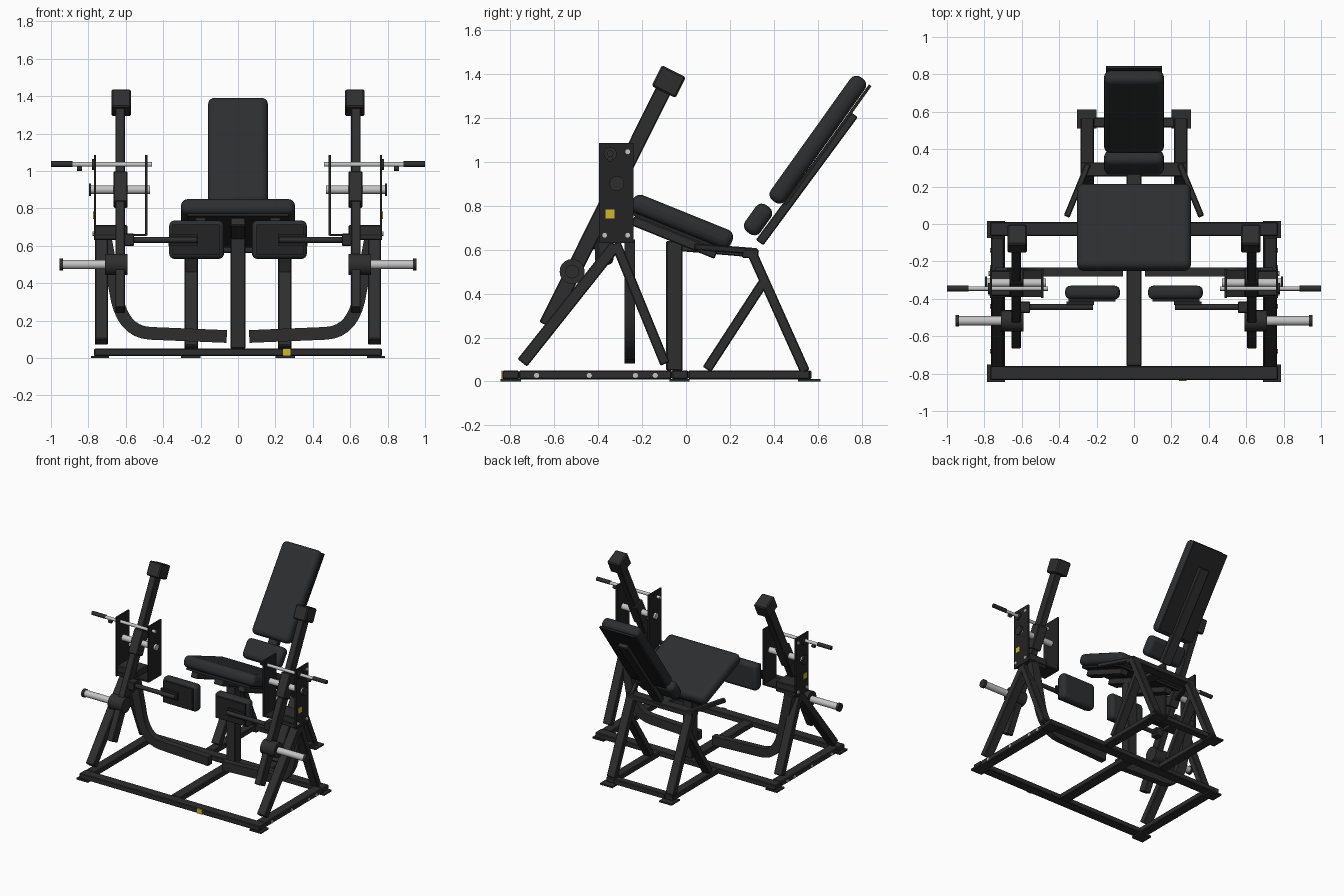
import bpy, bmesh, math
from mathutils import Vector, Matrix

if "Cube" in bpy.data.objects:
    bpy.data.objects.remove(bpy.data.objects["Cube"])


def material(name, rgb):
    m = bpy.data.materials.new(name)
    m.diffuse_color = (*rgb, 1)
    m.use_nodes = True
    m.node_tree.nodes["Principled BSDF"].inputs["Base Color"].default_value = m.diffuse_color
    return m


FRAME = material("frame black", (0.027, 0.027, 0.027))
PAD = material("pad charcoal", (0.025, 0.027, 0.029))
PLATE = material("plate dark", (0.017, 0.017, 0.017))
CHROME = material("chrome grey", (0.55, 0.55, 0.55))
YELLOW = material("label yellow", (0.62, 0.47, 0.03))


def finish(name, bm, mat, mirror=False, bevel=0.0, seg=1, smooth=False):
    bmesh.ops.recalc_face_normals(bm, faces=bm.faces)
    me = bpy.data.meshes.new(name)
    bm.to_mesh(me)
    bm.free()
    me.materials.append(mat)
    ob = bpy.data.objects.new(name, me)
    bpy.context.collection.objects.link(ob)
    if bevel:
        b = ob.modifiers.new("bevel", 'BEVEL')
        b.width, b.segments = bevel, seg
    if mirror:
        m = ob.modifiers.new("mirror", 'MIRROR')
        m.use_axis = (True, False, False)
        m.use_mirror_merge = False
    if smooth:
        bpy.ops.object.select_all(action='DESELECT')
        bpy.context.view_layer.objects.active = ob
        ob.select_set(True)
        bpy.ops.object.shade_smooth_by_angle(angle=math.radians(35))
    return ob


def box(name, x, y, z, mat=FRAME, mirror=False, bevel=0.005, **kw):
    """Axis-aligned box given as three ranges."""
    bm = bmesh.new()
    size = [r[1] - r[0] for r in (x, y, z)]
    mid = [(r[1] + r[0]) / 2 for r in (x, y, z)]
    bmesh.ops.create_cube(bm, size=1, matrix=Matrix.Translation(mid) @ Matrix.Diagonal((*size, 1)))
    return finish(name, bm, mat, mirror, bevel, **kw)


def beam(name, a, b, w, h, mat=FRAME, mirror=False, bevel=0.005, **kw):
    """Box running from a to b; w is its width along x, h its depth."""
    a, b = Vector(a), Vector(b)
    d = (b - a).normalized()
    side = Vector((1, 0, 0)) if abs(d.x) < 0.9 else Vector((0, 1, 0))
    side = (side - d * side.dot(d)).normalized()
    rot = Matrix((side, d.cross(side), d)).transposed().to_4x4()
    bm = bmesh.new()
    bmesh.ops.create_cube(bm, size=1, matrix=Matrix.Translation((a + b) / 2) @ rot
                          @ Matrix.Diagonal((w, h, (b - a).length, 1)))
    return finish(name, bm, mat, mirror, bevel, **kw)


def rod(name, x0, x1, y, z, r, mat=CHROME, mirror=True, n=20):
    """Cylinder along x."""
    bm = bmesh.new()
    bmesh.ops.create_cone(bm, cap_ends=True, segments=n, radius1=r, radius2=r, depth=x1 - x0,
                          matrix=Matrix.Translation(((x0 + x1) / 2, y, z)) @ Matrix.Rotation(math.pi / 2, 4, 'Y'))
    return finish(name, bm, mat, mirror, smooth=True)


# Base frame
box("front_base_beam", (-0.77, 0.77), (-0.835, -0.76), (0.01, 0.05))
box("rear_base_beam", (-0.77, 0.77), (-0.065, 0.01), (0.01, 0.05))
box("centre_base_rail", (-0.04, 0.04), (-0.76, -0.065), (0.01, 0.05))
box("side_base_rail", (0.69, 0.765), (-0.76, -0.065), (0.01, 0.05), mirror=True)
box("back_base_rail", (0.215, 0.285), (0.01, 0.565), (0.01, 0.05), mirror=True)
box("back_base_beam", (-0.215, 0.215), (0.515, 0.57), (0.01, 0.05))
for nm, x, y in (("front", (0.69, 0.787), (-0.845, -0.75)),
                 ("middle", (0.69, 0.787), (-0.075, 0.017)),
                 ("back", (0.2, 0.305), (0.51, 0.612))):
    box(nm + "_foot_plate", x, y, (0, 0.012), mirror=True, bevel=0)
for i, y in enumerate((-0.68, -0.44, -0.23, -0.14)):
    rod(f"rail_bolt_{i}", 0.76, 0.769, y, 0.027, 0.012, n=10)
box("front_label", (0.24, 0.28), (-0.84, -0.834), (0.012, 0.05), YELLOW, bevel=0)

# Side A-frames and bent tubes
beam("front_side_leg", (0.73, -0.745, 0.085), (0.73, -0.32, 0.62), 0.07, 0.055, mirror=True)
beam("rear_side_leg", (0.73, -0.095, 0.08), (0.73, -0.32, 0.63), 0.07, 0.045, mirror=True)
box("tower_base", (0.59, 0.765), (-0.385, -0.25), (0.63, 0.71), mirror=True)

pts = [Vector((0.71, 0, 0.64))]
p0, p1, p2 = Vector((0.655, 0, 0.36)), Vector((0.625, 0, 0.14)), Vector((0.47, 0, 0.132))
pts += [p0 * (1 - t) ** 2 + p1 * 2 * t * (1 - t) + p2 * t * t for t in (i / 8 for i in range(9))]
pts.append(Vector((0.06, 0, 0.115)))
bm = bmesh.new()
rings = []
for i, p in enumerate(pts):
    d = (pts[min(i + 1, len(pts) - 1)] - pts[max(i - 1, 0)]).normalized()
    nrm = Vector((-d.z, 0, d.x)) * 0.034
    rings.append([bm.verts.new(p + nrm * s + Vector((0, y, 0)))
                  for s, y in ((-1, -0.28), (1, -0.28), (1, -0.232), (-1, -0.232))])
for a, b in zip(rings, rings[1:]):
    for k in range(4):
        bm.faces.new((a[k], a[(k + 1) % 4], b[(k + 1) % 4], b[k]))
bm.faces.new(rings[0])
bm.faces.new(rings[-1])
finish("bent_tube", bm, FRAME, True, smooth=True)

# Pivot towers: plates, shafts, pins and bolts
box("outer_tower_plate", (0.758, 0.77), (-0.395, -0.24), (0.63, 1.085), PLATE, True, 0)
box("inner_tower_plate", (0.485, 0.497), (-0.395, -0.24), (0.655, 1.085), PLATE, True, 0)
box("tower_floor", (0.49, 0.765), (-0.39, -0.245), (0.652, 0.664), PLATE, True, 0)
rod("pivot_shaft", 0.47, 0.79, -0.315, 0.90, 0.023)
rod("pivot_cap", 0.785, 0.797, -0.315, 0.90, 0.034, FRAME)
rod("lock_pin", 0.46, 0.90, -0.345, 1.035, 0.012)
rod("lock_pin_bush", 0.77, 0.78, -0.345, 1.035, 0.03, FRAME)
rod("lock_pin_grip", 0.885, 1.0, -0.345, 1.037, 0.015, FRAME)
rod("lock_pin_catch", 0.835, 0.86, -0.345, 1.012, 0.012, FRAME)
for i, (y, z) in enumerate(((-0.265, 1.045), (-0.37, 0.665), (-0.265, 0.665))):
    rod(f"tower_bolt_{i}", 0.765, 0.778, y, z, 0.013, n=10)
box("tower_label", (0.769, 0.775), (-0.367, -0.325), (0.742, 0.782), YELLOW, True, 0)

# Swing arms with weight pegs
beam("swing_arm", (0.63, -0.635, 0.255), (0.63, -0.10, 1.33), 0.052, 0.072, mirror=True)
beam("arm_end_block", (0.625, -0.102, 1.317), (0.625, -0.055, 1.412), 0.105, 0.122, mirror=True, bevel=0.008)
beam("pivot_collar", (0.628, -0.355, 0.82), (0.628, -0.275, 0.98), 0.076, 0.085, mirror=True)
rod("peg_hub", 0.59, 0.71, -0.518, 0.50, 0.057, FRAME)
rod("weight_peg", 0.70, 0.94, -0.518, 0.50, 0.025)
rod("weight_peg_cap", 0.935, 0.955, -0.518, 0.50, 0.031, FRAME)

# Shin pads
box("shin_pad", (0.075, 0.368), (-0.402, -0.33), (0.53, 0.735), PAD, True, 0.028, seg=4, smooth=True)
box("shin_pad_back", (0.1, 0.35), (-0.415, -0.398), (0.55, 0.715), PLATE, True, 0)
box("shin_pad_bracket", (0.215, 0.36), (-0.432, -0.415), (0.60, 0.66), PLATE, True, 0)
rod("shin_pad_bar", 0.22, 0.62, -0.445, 0.632, 0.016, FRAME)
box("shin_bar_socket", (0.555, 0.61), (-0.475, -0.415), (0.60, 0.665), mirror=True)

# Seat
box("centre_post", (-0.04, 0.04), (-0.09, -0.015), (0.05, 0.64))
t = math.radians(-22)
along, up = Vector((0, math.cos(t), math.sin(t))), Vector((0, -math.sin(t), math.cos(t)))
c = Vector((0, -0.018, 0.728))
beam("seat_cushion", c - along * 0.245, c + along * 0.245, 0.61, 0.088, PAD, bevel=0.036, seg=4, smooth=True)
c -= up * 0.05
beam("seat_board", c - along * 0.225, c + along * 0.225, 0.54, 0.016, PLATE, bevel=0)
for s, nm in ((-1, "left"), (1, "right")):
    q = c - up * 0.03 + Vector((s * 0.2, 0, 0))
    beam(nm + "_seat_runner", q - along * 0.21, q + along * 0.2, 0.06, 0.045)
q = c - up * 0.03
beam("seat_runner", q - along * 0.2, q + along * 0.2, 0.08, 0.045)
beam("seat_rail", (0, -0.02, 0.61), (0, 0.33, 0.58), 0.08, 0.035)
box("seat_cross_beam", (-0.285, 0.285), (0.255, 0.33), (0.562, 0.602))
beam("side_handle", (0.245, 0.32, 0.592), (0.36, 0.04, 0.613), 0.032, 0.03, mirror=True)

# Rear legs
beam("rear_leg", (0.25, 0.542, 0.045), (0.25, 0.30, 0.585), 0.07, 0.045, mirror=True)
beam("rear_strut", (0.25, 0.095, 0.055), (0.25, 0.355, 0.455), 0.07, 0.045, mirror=True)

# Backrest
t = math.radians(54.5)
along, up = Vector((0, math.cos(t), math.sin(t))), Vector((0, -math.sin(t), math.cos(t)))
c = Vector((0, 0.60, 1.10))
beam("back_cushion", c - along * 0.345, c + along * 0.345, 0.32, 0.082, PAD, bevel=0.034, seg=4, smooth=True)
q = c - up * 0.05
beam("back_board", q - along * 0.325, q + along * 0.34, 0.30, 0.014, PLATE, bevel=0)
low = Vector((0, 0.328, 0.737))
beam("lumbar_cushion", low - along * 0.075, low + along * 0.075, 0.32, 0.085, PAD, bevel=0.034, seg=4, smooth=True)
beam("back_support", (0, 0.335, 0.632), (0, 0.765, 1.215), 0.08, 0.042)
